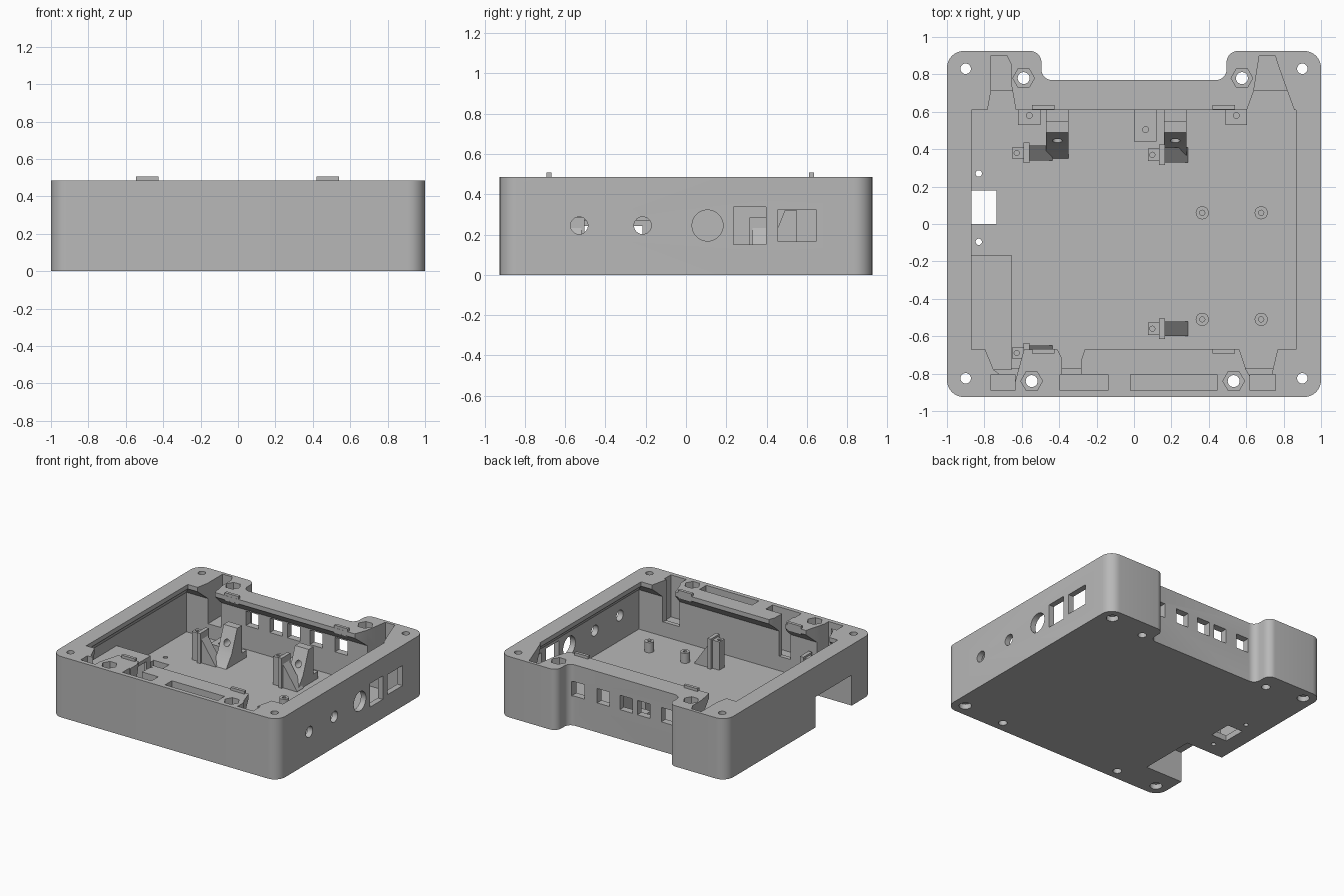
import bpy, bmesh, math
from mathutils import Vector

old = bpy.data.objects.get("Cube")
if old:
    bpy.data.objects.remove(old)

grey = bpy.data.materials.new("light_grey_plastic")
grey.use_nodes = True
grey.diffuse_color = (0.48, 0.48, 0.48, 1)
grey.node_tree.nodes["Principled BSDF"].inputs["Base Color"].default_value = (0.48, 0.48, 0.48, 1)

TOP, FLOOR = 0.485, 0.045
AXES = {"z": lambda a, b, h: (a, b, h), "x": lambda a, b, h: (h, a, b), "y": lambda a, b, h: (a, h, b)}


def loft(name, rings):
    """Closed solid through rings of equal length."""
    bm = bmesh.new()
    loops = [[bm.verts.new(p) for p in ring] for ring in rings]
    n = len(loops[0])
    for low, high in zip(loops, loops[1:]):
        for i in range(n):
            j = (i + 1) % n
            bm.faces.new((low[i], low[j], high[j], high[i]))
    bm.faces.new(loops[0])
    bm.faces.new(loops[-1])
    bmesh.ops.recalc_face_normals(bm, faces=bm.faces)
    mesh = bpy.data.meshes.new(name)
    bm.to_mesh(mesh)
    bm.free()
    mesh.materials.append(grey)
    obj = bpy.data.objects.new(name, mesh)
    bpy.context.collection.objects.link(obj)
    return obj


def prism(name, pts, lo, hi, axis="z"):
    put = AXES[axis]
    return loft(name, [[put(a, b, h) for a, b in pts] for h in (lo, hi)])


def rect(x0, x1, y0, y1):
    return [(x0, y0), (x1, y0), (x1, y1), (x0, y1)]


def circle(x, y, r, n=24):
    return [(x + r * math.cos(math.tau * i / n), y + r * math.sin(math.tau * i / n)) for i in range(n)]


def box(name, x0, x1, y0, y1, z0, z1):
    return prism(name, rect(x0, x1, y0, y1), z0, z1)


def rounded(corners, steps=8):
    """Polygon with an arc at each (x, y, radius) right-angled corner."""
    out = []
    for i, (x, y, r) in enumerate(corners):
        p = Vector((x, y))
        a = (Vector(corners[i - 1][:2]) - p).normalized() * r
        b = (Vector(corners[(i + 1) % len(corners)][:2]) - p).normalized() * r
        for k in range(steps + 1):
            t = math.pi / 2 * k / steps
            q = p + a * (1 - math.sin(t)) + b * (1 - math.cos(t))
            out.append((q.x, q.y))
    return out


def cut(obj, cutter):
    mod = obj.modifiers.new("cut", "BOOLEAN")
    mod.operation, mod.solver, mod.object = "DIFFERENCE", "EXACT", cutter
    bpy.context.view_layer.objects.active = obj
    bpy.ops.object.modifier_apply(modifier=mod.name)
    bpy.data.objects.remove(cutter)


# Outer shell with the notch in its back
R, Y = 0.09, 0.925
outline = rounded([(-1, -Y, R), (1, -Y, R), (1, Y, R), (0.495, Y, 0.06), (0.495, 0.77, 0.055),
                   (-0.495, 0.77, 0.055), (-0.495, Y, 0.06), (-1, Y, R)])
shell = prism("enclosure_shell", outline, 0, TOP)

# Cavity, narrowing under the rim
wide, narrow = rect(-0.955, 0.955, -0.77, 0.715), rect(-0.87, 0.865, -0.67, 0.61)
levels = [(wide, FLOOR), (wide, 0.36), (narrow, 0.45), (narrow, 0.6)]
cut(shell, loft("cavity", [[(x, y, z) for x, y in ring] for ring, z in levels]))

# Cable channels through the rim
channels = [
    [(-0.785, 0.6), (-0.63, 0.6), (-0.655, 0.74), (-0.655, 0.85), (-0.68, 0.9), (-0.765, 0.9), (-0.765, 0.71)],
    [(0.6, 0.6), (0.86, 0.6), (0.82, 0.71), (0.77, 0.85), (0.755, 0.9), (0.67, 0.9), (0.64, 0.71)],
    [(-0.8, -0.66), (-0.585, -0.66), (-0.61, -0.75), (-0.64, -0.86), (-0.75, -0.78)],
    [(-0.415, -0.66), (-0.26, -0.66), (-0.28, -0.72), (-0.285, -0.81), (-0.385, -0.81), (-0.385, -0.72)],
    [(0.56, -0.66), (0.77, -0.66), (0.735, -0.81), (0.64, -0.85), (0.6, -0.78)],
]
for pts in channels:
    cut(shell, prism("channel", pts, 0.16, 0.6))

# Pockets along the front rim
for x0, x1 in ((-0.765, -0.635), (-0.395, -0.14), (-0.02, 0.445), (0.62, 0.757)):
    cut(shell, box("pocket", x0, x1, -0.89, -0.805, 0.15, 0.6))

# Corner screw holes with counterbores, and nut seats
for x in (-0.9, 0.9):
    for y in (-0.825, 0.83):
        cut(shell, prism("screw_hole", circle(x, y, 0.028), -0.1, 0.6))
        cut(shell, prism("counterbore", circle(x, y, 0.045), -0.1, 0.04))
for x, y in ((-0.59, 0.78), (0.577, 0.78), (-0.547, -0.84), (0.533, -0.84)):
    cut(shell, prism("nut_hole", circle(x, y, 0.032), -0.1, 0.6))
    cut(shell, prism("nut_seat", [(a, b) for a, b in circle(x, y, 0.058, 6)], 0.4, 0.6))

# Ports in the side wall
for y, r in ((-0.53, 0.043), (-0.215, 0.043), (0.107, 0.077)):
    cut(shell, prism("round_port", circle(y, 0.245, r, 32), 0.9, 1.1, "x"))
for span in ((0.237, 0.397, 0.15, 0.337), (0.457, 0.645, 0.165, 0.325)):
    cut(shell, prism("square_port", rect(*span), 0.9, 1.1, "x"))

# Windows in the back wall
for x in (0.41, 0.19, -0.01, -0.165, -0.376):
    cut(shell, prism("back_port", rect(x - 0.055, x + 0.055, 0.235, 0.35), 0.65, 0.85, "y"))

# Floor opening and its two screw holes
cut(shell, box("floor_opening", -0.87, -0.735, 0, 0.18, -0.1, 0.1))
for y in (-0.095, 0.27):
    cut(shell, prism("floor_hole", circle(-0.83, y, 0.017), -0.1, 0.1))

# Connector bay, open to the side and below
bay = box("connector_bay", -0.97, -0.655, -0.78, -0.165, 0.01, 0.27)
for obj in (shell, bay):
    cut(obj, box("bay_opening", -1.1, -0.675, -0.66, -0.205, -0.1, 0.243))
cut(bay, box("bay_window", -0.8, -0.5, -0.62, -0.215, FLOOR, 0.243))

# Locating tabs on the rim
for x in (-0.485, 0.48):
    for y in (-0.68, 0.623):
        box("rim_tab", x - 0.06, x + 0.06, y - 0.012, y + 0.012, 0.44, 0.507)

# Sloped brackets with a hole
wedge = [(0.34, 0.03), (0.42, 0.14), (0.49, 0.32), (0.55, 0.32), (0.55, 0.1), (0.61, 0.1), (0.61, 0.03)]
for x in (-0.41, 0.22):
    bracket = prism("sloped_bracket", wedge, x - 0.06, x + 0.06, "x")
    cut(bracket, prism("bracket_hole", circle(x, 0.205, 0.026), 0.3, 0.7, "y"))

# Board posts, each with a sloping gusset
for x, y in ((-0.615, 0.38), (0.11, 0.37), (0.11, -0.56), (-0.615, -0.69)):
    post = box("board_post", x - 0.035, x + 0.03, y - 0.033, y + 0.033, 0.03, 0.27)
    cut(post, prism("post_hole", circle(x - 0.012, y, 0.014, 12), 0.15, 0.4))
    box("post_spine", x + 0.025, x + 0.055, y - 0.055, y + 0.055, 0.03, 0.285)
    prism("post_gusset", [(x + 0.05, 0.03), (x + 0.18, 0.03), (x + 0.18, 0.05), (x + 0.05, 0.24)],
          y - 0.04, y + 0.04, "y")

# Round standoffs
for x in (0.365, 0.68):
    for y in (-0.51, 0.06):
        standoff = prism("standoff", circle(x, y, 0.035), 0.03, 0.125)
        cut(standoff, prism("standoff_hole", circle(x, y, 0.014, 12), 0.06, 0.2))

# Screw lugs along the back wall
for x0, x1, y0, hx, hy in ((-0.62, -0.5, 0.53, -0.56, 0.58), (0, 0.12, 0.44, 0.062, 0.505),
                           (0.49, 0.605, 0.53, 0.547, 0.58)):
    lug = box("screw_lug", x0, x1, y0, 0.73, 0.03, 0.11)
    cut(lug, prism("lug_hole", circle(hx, hy, 0.016, 12), 0.06, 0.2))

# Smooth the rounded corners and bores, keeping edges sharp
bpy.ops.object.select_all(action="DESELECT")
for obj in bpy.context.collection.objects:
    if obj.type == "MESH" and grey.name in obj.data.materials:
        obj.select_set(True)
bpy.context.view_layer.objects.active = shell
bpy.ops.object.shade_smooth_by_angle(angle=math.radians(30))
